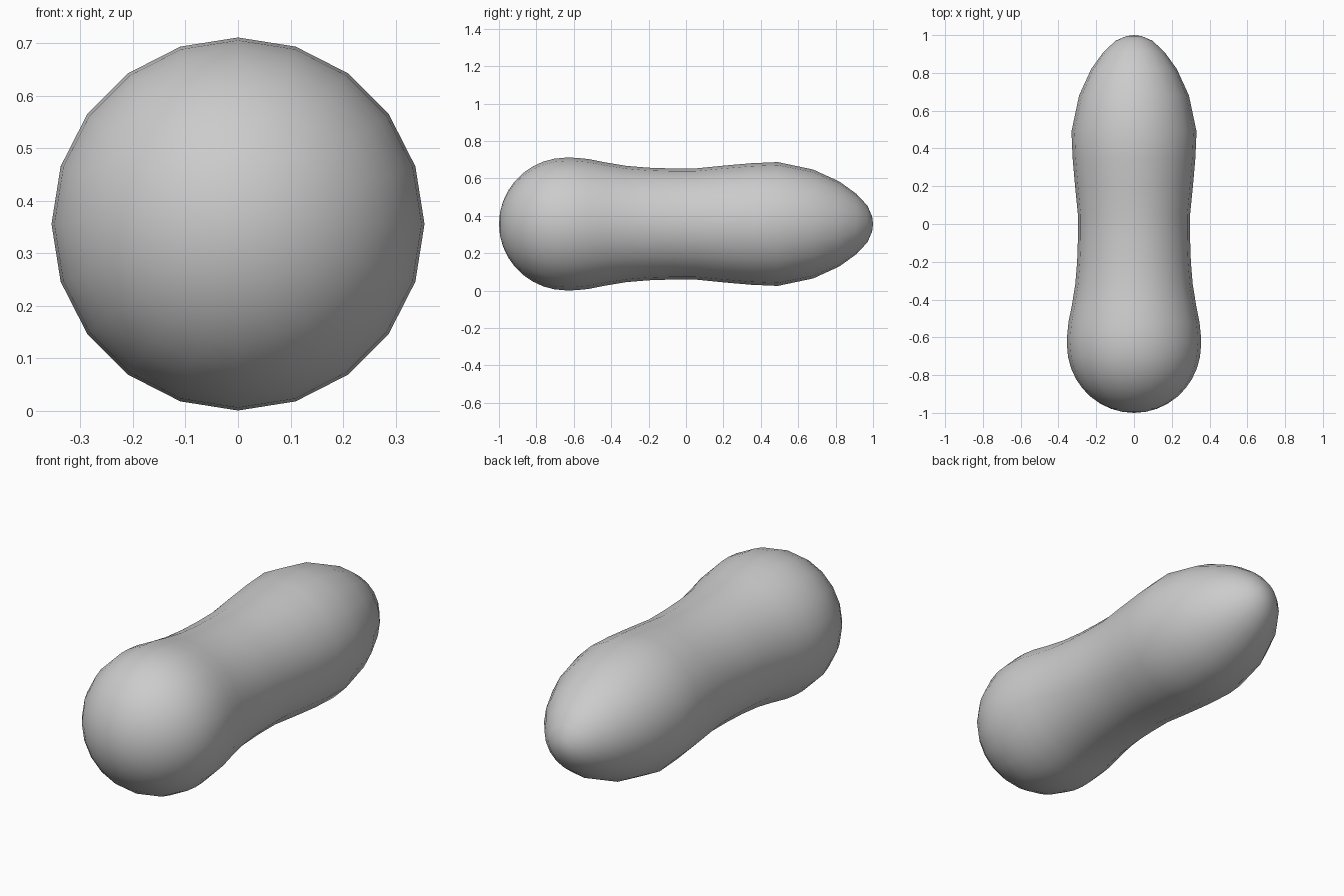
import bpy, bmesh, math

if "Cube" in bpy.data.objects:
    bpy.data.objects.remove(bpy.data.objects["Cube"])

SIDES = 20
CENTRE_Z = 0.356

# Rounded front bulb as (y, radius) rings
profile = [(-0.64 - 0.36 * math.cos(math.radians(a)), 0.355 * math.sin(math.radians(a)))
           for a in range(10, 91, 10)]
# Waist, rear swelling and tapered tip
profile += [(-0.59, 0.354), (-0.52, 0.347), (-0.43, 0.329), (-0.32, 0.311), (-0.20, 0.301),
            (-0.08, 0.297), (0.05, 0.297), (0.20, 0.312), (0.35, 0.325), (0.49, 0.331),
            (0.68, 0.291), (0.82, 0.227), (0.91, 0.162), (0.97, 0.098), (0.995, 0.04)]

bm = bmesh.new()
rings = []
for y, r in profile:
    rings.append([bm.verts.new((r * math.sin(2 * math.pi * i / SIDES), y,
                                CENTRE_Z + r * math.cos(2 * math.pi * i / SIDES)))
                  for i in range(SIDES)])
front = bm.verts.new((0, -1, CENTRE_Z))
back = bm.verts.new((0, 1, CENTRE_Z))

# Skin between rings, closed with a fan at each end
for i in range(SIDES):
    j = (i + 1) % SIDES
    for a, b in zip(rings, rings[1:]):
        bm.faces.new((a[i], a[j], b[j], b[i]))
    bm.faces.new((front, rings[0][j], rings[0][i]))
    bm.faces.new((back, rings[-1][i], rings[-1][j]))
bmesh.ops.recalc_face_normals(bm, faces=bm.faces)
for f in bm.faces:
    f.smooth = True

mesh = bpy.data.meshes.new("rounded_body")
bm.to_mesh(mesh)
bm.free()
body = bpy.data.objects.new("rounded_body", mesh)
bpy.context.collection.objects.link(body)
